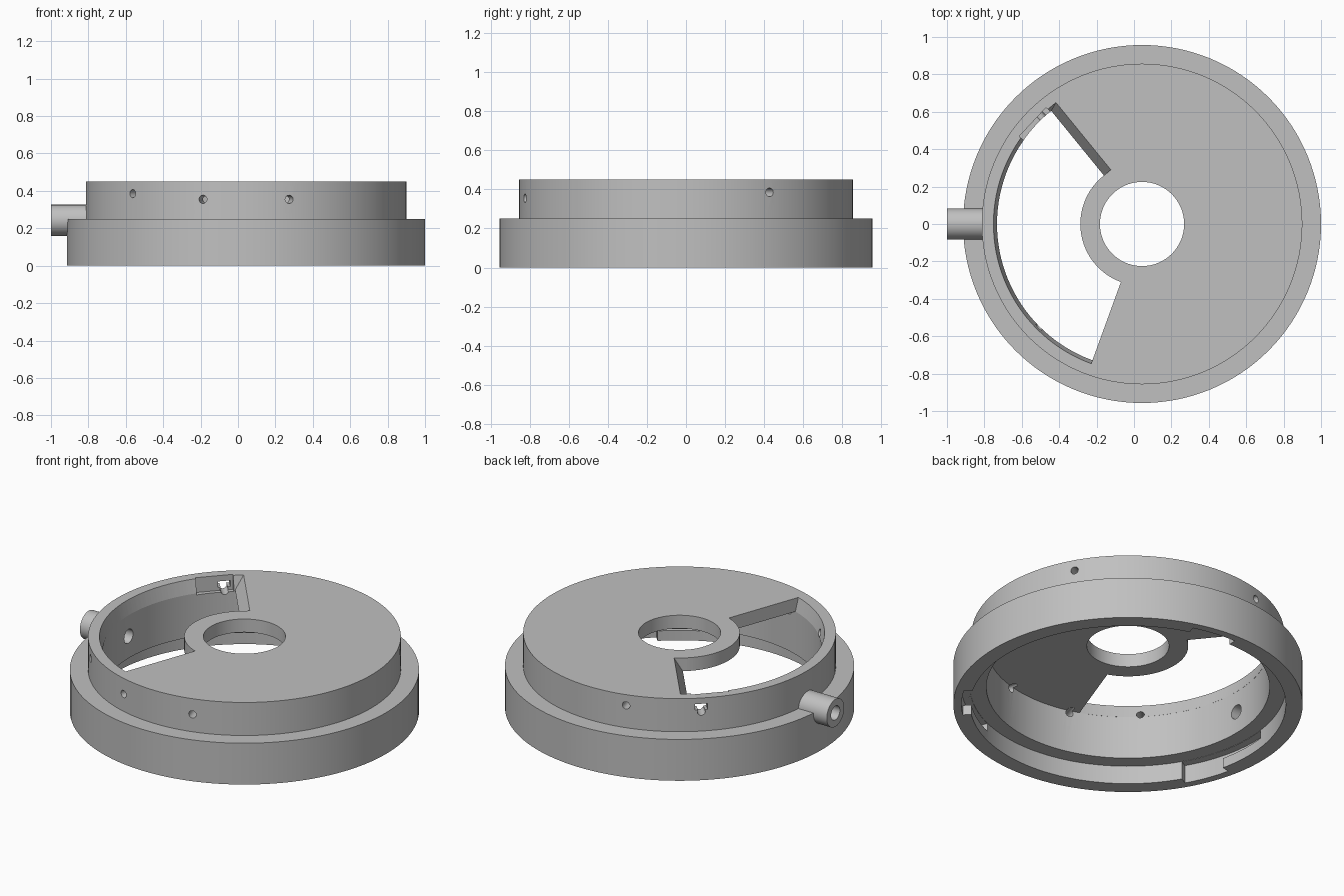
import bpy, bmesh
from math import radians, sin, cos, pi
from mathutils import Matrix, Vector

if "Cube" in bpy.data.objects:
    bpy.data.objects.remove(bpy.data.objects["Cube"])

CENTRE = Vector((0.043, 0, 0))      # axis of the round housing
SEGS = 128

grey = bpy.data.materials.new("plain_grey")
grey.use_nodes = True
grey.diffuse_color = (0.53, 0.53, 0.53, 1)
grey.node_tree.nodes["Principled BSDF"].inputs["Base Color"].default_value = grey.diffuse_color


def make(name, bm):
    bmesh.ops.recalc_face_normals(bm, faces=bm.faces)
    mesh = bpy.data.meshes.new(name)
    bm.to_mesh(mesh)
    bm.free()
    mesh.materials.append(grey)
    ob = bpy.data.objects.new(name, mesh)
    ob.location = CENTRE
    bpy.context.collection.objects.link(ob)
    return ob


def lathe(name, profile):
    """Closed ring from an (r, z) profile."""
    bm = bmesh.new()
    rings = []
    for i in range(SEGS):
        a = 2 * pi * i / SEGS
        rings.append([bm.verts.new((r * cos(a), r * sin(a), z)) for r, z in profile])
    n = len(profile)
    for i in range(SEGS):
        p, q = rings[i], rings[(i + 1) % SEGS]
        for j in range(n):
            k = (j + 1) % n
            bm.faces.new((p[j], q[j], q[k], p[k]))
    return make(name, bm)


def sector(name, r0, r1, a0, a1, z0, z1, top_r1=None, shift=0):
    """Ring sector between two angles; its first edge may lean outward."""
    bm = bmesh.new()
    steps = max(4, int((a1 - a0) / 2.8))
    angles = [radians(a0 + (a1 - a0) * i / steps) for i in range(steps + 1)]
    lean = Vector((sin(angles[0]), -cos(angles[0]), 0)) * shift
    loops = []
    for z, outer, move in ((z0, r1, 0), (z1, top_r1 or r1, 1)):
        pts = [Vector((outer * cos(a), outer * sin(a), z)) for a in angles]
        pts += [Vector((r0 * cos(a), r0 * sin(a), z)) for a in reversed(angles)]
        pts[0] += lean * move
        pts[-1] += lean * move
        loops.append([bm.verts.new(p) for p in pts])
    low, high = loops
    bm.faces.new(low)
    bm.faces.new(high)
    for i in range(len(low)):
        k = (i + 1) % len(low)
        bm.faces.new((low[i], low[k], high[k], high[i]))
    return make(name, bm)


def radial(angle, r, z):
    return Matrix.Rotation(radians(angle), 4, "Z") @ Matrix.Translation((r, 0, z))


def rod(name, radius, r0, r1, angle, z, segs=20):
    """Cylinder pointing away from the axis."""
    bm = bmesh.new()
    bmesh.ops.create_cone(bm, cap_ends=True, segments=segs, radius1=radius,
                          radius2=radius, depth=r1 - r0,
                          matrix=radial(angle, (r0 + r1) / 2, z) @ Matrix.Rotation(pi / 2, 4, "Y"))
    return make(name, bm)


def block(name, r0, r1, width, z0, z1, angle):
    bm = bmesh.new()
    size = Matrix.Diagonal((r1 - r0, width, z1 - z0, 1))
    bmesh.ops.create_cube(bm, size=1, matrix=radial(angle, (r0 + r1) / 2, (z0 + z1) / 2) @ size)
    return make(name, bm)


# Stepped housing with a top plate, centre hole and recessed underside
housing = lathe("housing", [(0.225, 0.37), (0.776, 0.37), (0.776, 0.11), (0.865, 0.11),
                            (0.865, 0), (0.957, 0), (0.957, 0.25), (0.857, 0.25),
                            (0.857, 0.45), (0.225, 0.45)])

# Side pipe, then everything cut away
steps = [("UNION", rod("side_pipe", 0.083, 0.818, 1.043, 180, 0.243, 40))]
cutters = [
    rod("pipe_bore", 0.042, 0.7, 1.1, 180, 0.243, 32),
    sector("window", 0.33, 0.773, 129.2, 250, 0.36, 0.46, top_r1=0.797, shift=0.06),
    block("wall_pocket", 0.72, 0.80, 0.21, 0.36, 0.47, 137),
    block("wall_slot", 0.75, 0.9, 0.07, 0.378, 0.415, 133),
]

# Small screw holes around the upper wall
for angle, z in ((30, 0.385), (105, 0.385), (133, 0.367), (225, 0.385),
                 (254.4, 0.355), (285.6, 0.355)):
    cutters.append(rod("screw_hole", 0.022, 0.74, 0.9, angle, z))

# Three bayonet slots inside the lower rim
for turn in (0, 120, 240):
    cutters.append(sector("bayonet_entry", 0.84, 0.912, 193 + turn, 210 + turn, -0.02, 0.109))
    cutters.append(sector("bayonet_groove", 0.841, 0.911, 173 + turn, 194 + turn, 0.06, 0.108))

steps += [("DIFFERENCE", c) for c in cutters]
for operation, tool in steps:
    mod = housing.modifiers.new(tool.name, "BOOLEAN")
    mod.operation = operation
    mod.solver = "EXACT"
    mod.object = tool
    tool.hide_render = True

# Bake the cuts and discard the tools
bpy.context.view_layer.update()
graph = bpy.context.evaluated_depsgraph_get()
baked = bpy.data.meshes.new_from_object(housing.evaluated_get(graph))
housing.modifiers.clear()
housing.data = baked
baked.materials.clear()
baked.materials.append(grey)
for poly in baked.polygons:
    poly.material_index = 0
for _, tool in steps:
    bpy.data.objects.remove(tool)

bpy.ops.object.select_all(action="DESELECT")
housing.select_set(True)
bpy.context.view_layer.objects.active = housing
bpy.ops.object.shade_smooth_by_angle(angle=radians(30))
